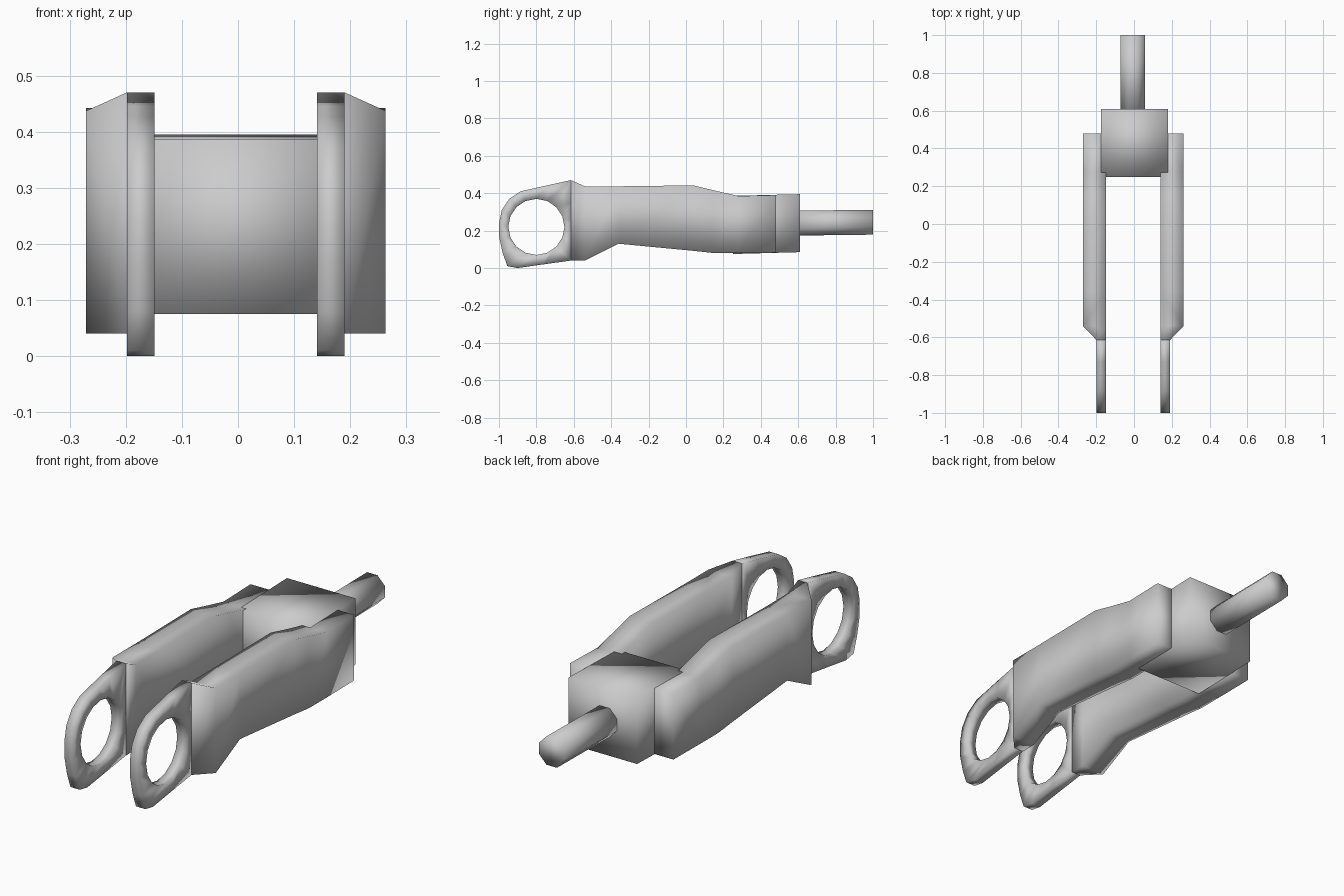
import bpy, bmesh
from math import cos, sin, tau

cube = bpy.data.objects.get("Cube")
if cube:
    bpy.data.objects.remove(cube)

steel = bpy.data.materials.new("grey steel")
steel.use_nodes = True
GREY = (0.6, 0.6, 0.6, 1)
steel.diffuse_color = GREY
steel.node_tree.nodes["Principled BSDF"].inputs["Base Color"].default_value = GREY

MID = -0.004  # mirror plane of the two arms


def loft(name, loops, closed=False):
    """Skin a row of equal point loops; cap the ends, or join them if closed."""
    bm = bmesh.new()
    rings = [[bm.verts.new(p) for p in loop] for loop in loops]
    n = len(rings[0])
    pairs = list(zip(rings, rings[1:]))
    if closed:
        pairs.append((rings[-1], rings[0]))
    else:
        bm.faces.new(rings[0])
        bm.faces.new(rings[-1])
    for a, b in pairs:
        for i in range(n):
            j = (i + 1) % n
            bm.faces.new((a[i], a[j], b[j], b[i]))
    bmesh.ops.recalc_face_normals(bm, faces=bm.faces)
    for f in bm.faces:
        f.smooth = True
    mesh = bpy.data.meshes.new(name)
    bm.to_mesh(mesh)
    bm.free()
    mesh.materials.append(steel)
    obj = bpy.data.objects.new(name, mesh)
    bpy.context.collection.objects.link(obj)
    return obj


def box_loop(x0, x1, y, z0, z1):
    return [(x0, y, z0), (x1, y, z0), (x1, y, z1), (x0, y, z1)]


# Arm sections: y, bottom z, top z, outer offset
sections = [(-0.615, 0.04, 0.47, 0.194), (-0.54, 0.04, 0.437, 0.267),
            (-0.36, 0.13, 0.437, 0.267), (0.04, 0.092, 0.442, 0.267),
            (0.15, 0.08, 0.415, 0.267), (0.28, 0.08, 0.385, 0.267),
            (0.48, 0.082, 0.39, 0.267)]

# Eye outline (y, z), counter-clockwise, one point per bore point
outline = [(-0.61, 0.25), (-0.61, 0.35), (-0.615, 0.47), (-0.73, 0.445),
           (-0.81, 0.427), (-0.885, 0.41), (-0.945, 0.37), (-0.985, 0.31),
           (-1, 0.24), (-1, 0.17), (-0.98, 0.08), (-0.955, 0.01),
           (-0.9, 0), (-0.76, 0.02), (-0.615, 0.04), (-0.61, 0.15)]
bore = [(-0.8 + 0.15 * cos(i * tau / 16), 0.22 + 0.15 * sin(i * tau / 16))
        for i in range(16)]

# Two mirrored arms, each with an eye plate at the front
for side, s in (("left", 1), ("right", -1)):
    inner, outer = MID + s * 0.145, MID + s * 0.194
    loft(side + "_arm", [box_loop(inner, MID + s * xo, y, z0, z1)
                         for y, z0, z1, xo in sections])
    loft(side + "_eye", [[(x, y, z) for y, z in pts] for x, pts in
                         ((inner, outline), (outer, outline),
                          (outer, bore), (inner, bore))], closed=True)

# Block joining the arms
loft("yoke_block", [box_loop(-0.174, 0.18, 0.25, 0.075, 0.386),
                    box_loop(-0.174, 0.18, 0.61, 0.085, 0.395)])

# Octagonal rod at the back
loft("rod", [[(-0.006 + 0.07 * cos((i + 0.5) * tau / 8), y,
               z + 0.072 * sin((i + 0.5) * tau / 8)) for i in range(8)]
             for y, z in ((0.58, 0.24), (1, 0.245))])
